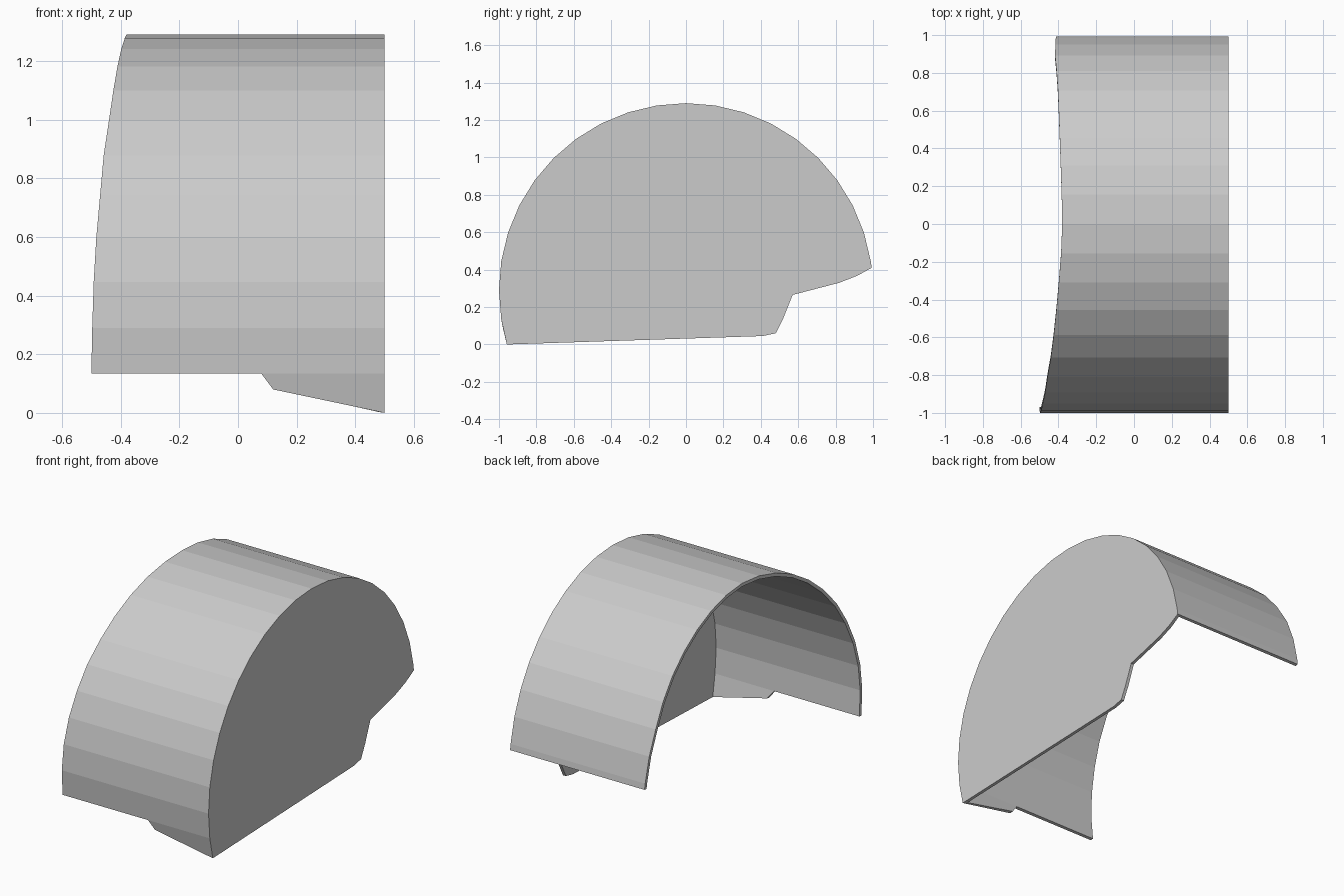
import bpy, bmesh, math

if "Cube" in bpy.data.objects:
    bpy.data.objects.remove(bpy.data.objects["Cube"])

WALL_X, HUB_Z = 0.5, 0.29

grey = bpy.data.materials.new("light grey")
grey.diffuse_color = (0.6, 0.6, 0.6, 1)
grey.use_nodes = True
grey.node_tree.nodes["Principled BSDF"].inputs["Base Color"].default_value = grey.diffuse_color

# Outer edge of the arch: x at every 9 degrees, from the front end over the top to the rear
EDGE = [-.5, -.497, -.492, -.483, -.47, -.458, -.44, -.425, -.411, -.398, -.386,
        -.38, -.383, -.388, -.393, -.398, -.403, -.41, -.418, -.416, -.414]
ANGLES = [-99 + 9 * i for i in range(len(EDGE))] + [83.1]
EDGE.append(-.413)

bm = bmesh.new()
outer, inner = [], []
for a, x in zip(ANGLES, EDGE):
    y, z = math.sin(math.radians(a)), HUB_Z + math.cos(math.radians(a))
    outer.append(bm.verts.new((x, y, z)))
    inner.append(bm.verts.new((WALL_X, y, z)))

# Front flap below the arch
notch = bm.verts.new((0.08, outer[0].co.y, outer[0].co.z))
flap = bm.verts.new((0.12, -0.977, 0.08))
tip = bm.verts.new((WALL_X, -0.958, 0.0))
bm.faces.new((notch, flap, tip, inner[0]))

# Arch panels
for i in range(len(outer) - 1):
    base = [outer[0], notch, inner[0]] if i == 0 else [outer[i], inner[i]]
    bm.faces.new(base + [inner[i + 1], outer[i + 1]])

# Side wall with the stepped lower edge
LOWER = [(.82, .33), (.57, .265), (.52, .14), (.48, .06), (.41, .045)]
rim = [bm.verts.new((WALL_X, .915, .367))]
rim += [bm.verts.new((WALL_X, y, z)) for y, z in LOWER]
bm.faces.new([tip] + inner + rim)
bmesh.ops.recalc_face_normals(bm, faces=bm.faces)

# Make sure the outside of the arch faces outward
bm.faces.ensure_lookup_table()
top = max(bm.faces, key=lambda f: f.calc_center_median().z)
if top.normal.z < 0:
    bmesh.ops.reverse_faces(bm, faces=bm.faces)

mesh = bpy.data.meshes.new("wheel_arch_liner")
bm.to_mesh(mesh)
bm.free()
mesh.materials.append(grey)
liner = bpy.data.objects.new("wheel_arch_liner", mesh)
bpy.context.collection.objects.link(liner)

# Thin sheet thickness, inward
solid = liner.modifiers.new("sheet", 'SOLIDIFY')
solid.thickness = 0.02
solid.offset = -1
solid.use_even_offset = True
